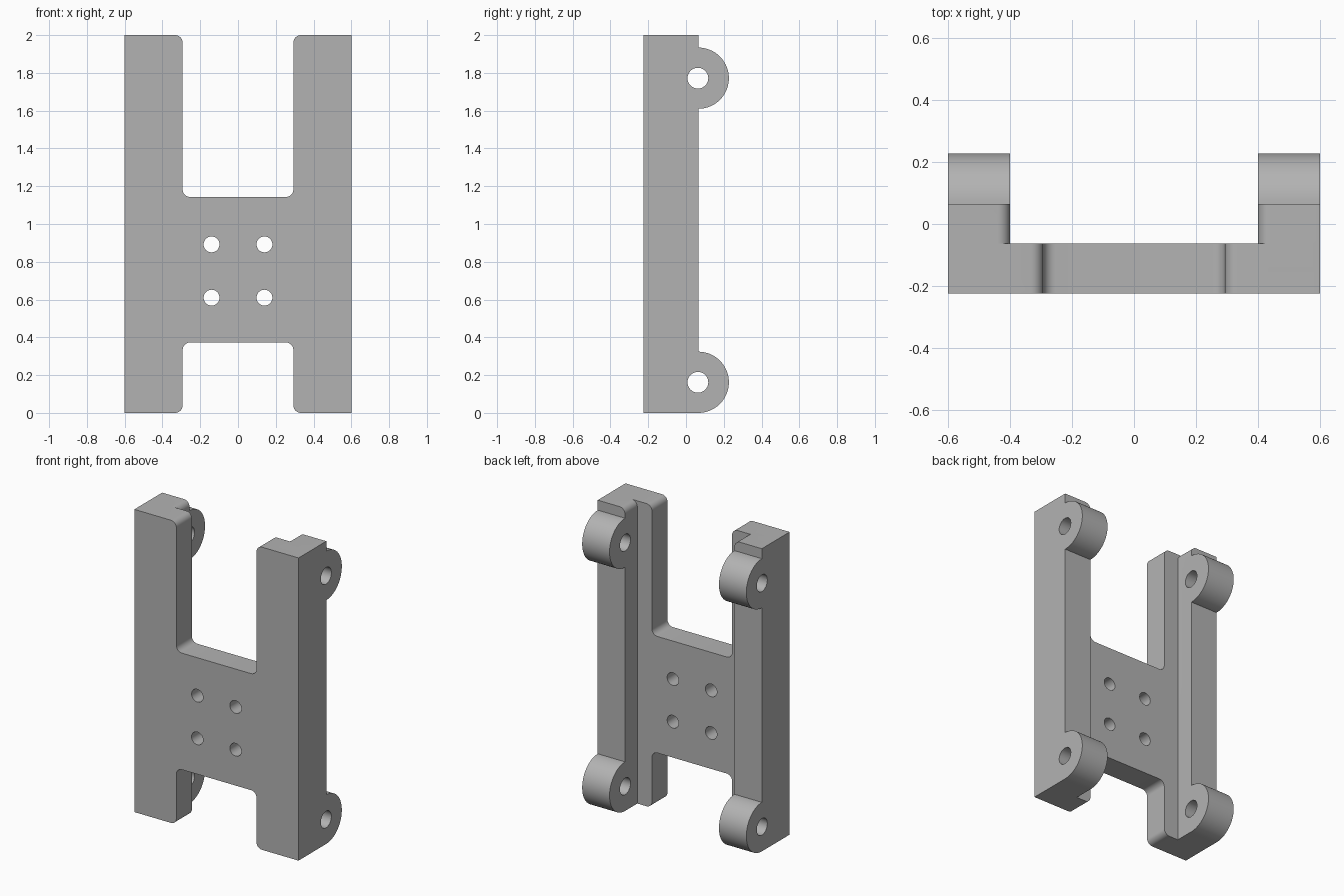
import bpy, bmesh
from math import sin, cos, pi
from mathutils import Matrix, Vector

if "Cube" in bpy.data.objects:
    bpy.data.objects.remove(bpy.data.objects["Cube"])

grey = bpy.data.materials.new("plain grey")
grey.use_nodes = True
colour = (0.45, 0.45, 0.45, 1)
grey.diffuse_color = colour
grey.node_tree.nodes["Principled BSDF"].inputs["Base Color"].default_value = colour

FRONT, PLATE_BACK, RAIL_BACK = -0.225, -0.063, 0.065
LUG_R, LUG_Z = 0.162, (0.162, 1.772)


def prism(name, points, depth, rounded):
    """Extrude a closed profile and round the long edges chosen by a rule."""
    bm = bmesh.new()
    face = bm.faces.new([bm.verts.new(p) for p in points])
    moved = bmesh.ops.extrude_face_region(bm, geom=[face])["geom"]
    bmesh.ops.translate(bm, vec=depth, verts=[v for v in moved if isinstance(v, bmesh.types.BMVert)])
    bm.edges.ensure_lookup_table()
    edges = [e for e in bm.edges if rounded(*e.verts)]
    bmesh.ops.bevel(bm, geom=edges, offset=0.04, segments=8, profile=0.5, affect='EDGES')
    bmesh.ops.recalc_face_normals(bm, faces=bm.faces)
    return make(name, bm)


def make(name, bm):
    mesh = bpy.data.meshes.new(name)
    bm.to_mesh(mesh)
    bm.free()
    mesh.materials.append(grey)
    obj = bpy.data.objects.new(name, mesh)
    bpy.context.collection.objects.link(obj)
    return obj


def bore(name, centre, radius, length, axis):
    bm = bmesh.new()
    turn = Matrix.Rotation(pi / 2, 4, 'Y' if axis == 'X' else 'X')
    bmesh.ops.create_cone(bm, cap_ends=True, segments=40, radius1=radius, radius2=radius,
                          depth=length, matrix=Matrix.Translation(centre) @ turn)
    return make(name, bm)


def combine(target, tool, operation):
    mod = target.modifiers.new(operation, 'BOOLEAN')
    mod.object, mod.operation, mod.solver = tool, operation, 'EXACT'
    bpy.ops.object.select_all(action='DESELECT')
    bpy.context.view_layer.objects.active = target
    target.select_set(True)
    bpy.ops.object.modifier_apply(modifier=mod.name)
    bpy.data.objects.remove(tool)


# H-shaped plate, with the slot corners and leg tips rounded
half = [(0.6, 0), (0.6, 2), (0.293, 2), (0.293, 1.143)]
foot = [(0.293, 0.373), (0.293, 0)]
outline = half + [(-x, z) for x, z in half[::-1]] + [(-x, z) for x, z in foot[::-1]] + foot
bracket = prism("mounting_bracket", [(x, FRONT, z) for x, z in outline],
                Vector((0, PLATE_BACK - FRONT, 0)),
                lambda a, b: abs(a.co.y - b.co.y) > 0.1 and abs(a.co.x) < 0.5)

# Rear rails, each carrying two round lugs
side = [(-0.15, 0)]
for z in LUG_Z:
    side += [(RAIL_BACK + LUG_R * cos(t), z + LUG_R * sin(t))
             for t in (-pi / 2 + pi * i / 40 for i in range(41))]
side += [(RAIL_BACK, 2), (-0.15, 2)]
for s in (-1, 1):
    rail = prism("rail", [(0.4 * s, y, z) for y, z in side], Vector((0.2 * s, 0, 0)),
                 lambda a, b: abs(a.co.y - b.co.y) > 0.1 and min(a.co.z, b.co.z) > 1.99
                 and abs(a.co.x) < 0.5)
    combine(bracket, rail, 'UNION')

# Pin holes through the lugs
for s in (-1, 1):
    for z in LUG_Z:
        combine(bracket, bore("pin_hole", (0.5 * s, 0.063, z), 0.055, 0.3, 'X'), 'DIFFERENCE')

# Four screw holes through the plate
for x in (-0.14, 0.14):
    for z in (0.61, 0.892):
        combine(bracket, bore("screw_hole", (x, -0.144, z), 0.042, 0.3, 'Y'), 'DIFFERENCE')

bpy.ops.object.select_all(action='DESELECT')
bracket.select_set(True)
bpy.context.view_layer.objects.active = bracket
bpy.ops.object.shade_smooth_by_angle(angle=pi / 6)
